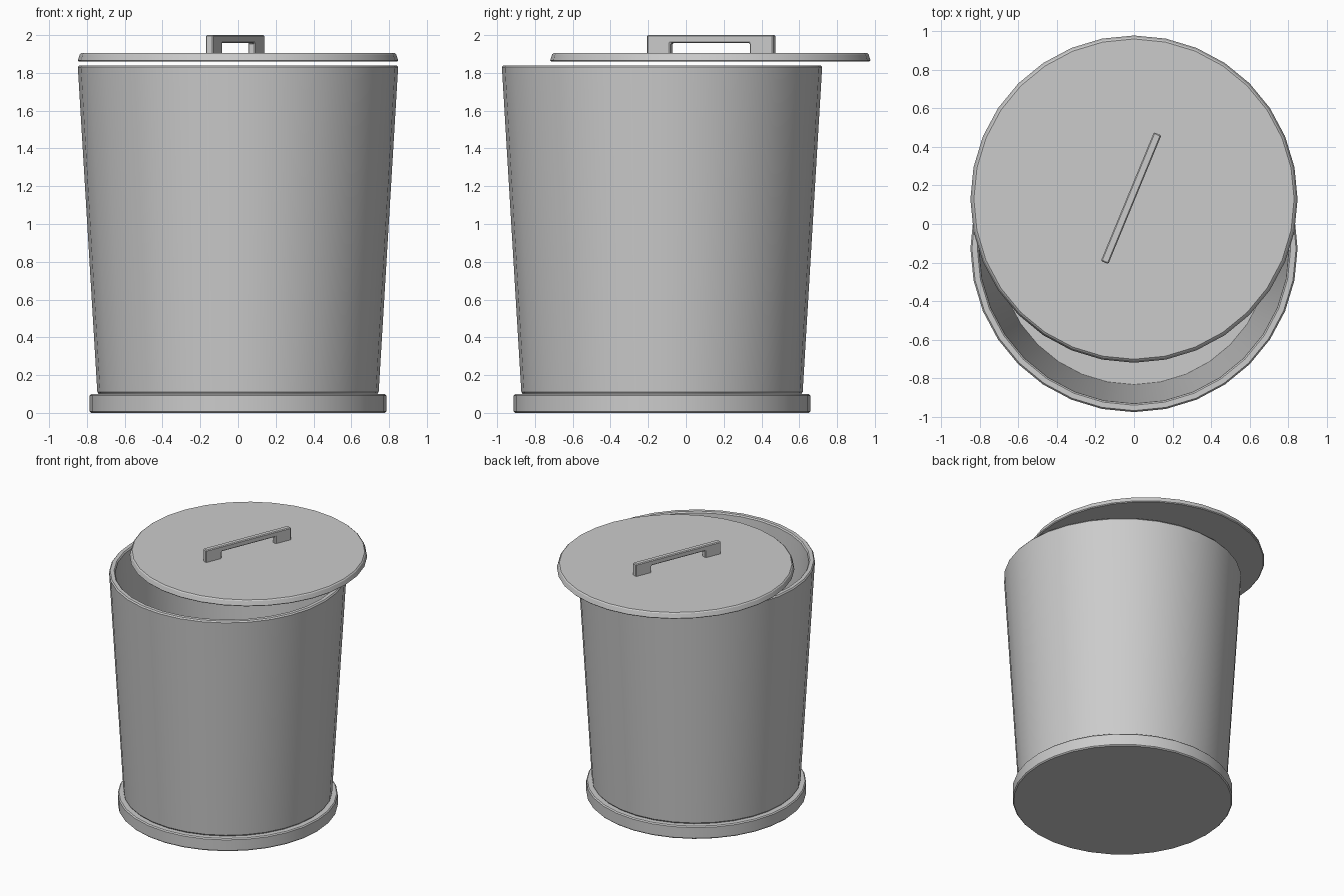
import bpy, bmesh, math
from mathutils import Matrix

if "Cube" in bpy.data.objects:
    bpy.data.objects.remove(bpy.data.objects["Cube"])

SIDES = 32


def finish(name, bm, location):
    bmesh.ops.recalc_face_normals(bm, faces=bm.faces)
    mesh = bpy.data.meshes.new(name)
    bm.to_mesh(mesh)
    bm.free()
    obj = bpy.data.objects.new(name, mesh)
    bpy.context.collection.objects.link(obj)
    obj.location = location
    bpy.ops.object.select_all(action='DESELECT')
    obj.select_set(True)
    bpy.context.view_layer.objects.active = obj
    bpy.ops.object.shade_smooth_by_angle(angle=math.radians(30))
    return obj


def lathe(name, profile, location):
    """Revolve (radius, z) points; both ends are capped with flat polygons."""
    bm = bmesh.new()
    rings = []
    for r, z in profile:
        rings.append([bm.verts.new((r * math.cos(a), r * math.sin(a), z))
                      for a in (2 * math.pi * i / SIDES for i in range(SIDES))])
    for lo, hi in zip(rings, rings[1:]):
        for i in range(SIDES):
            j = (i + 1) % SIDES
            bm.faces.new((lo[i], lo[j], hi[j], hi[i]))
    bm.faces.new(rings[0])
    bm.faces.new(rings[-1])
    return finish(name, bm, location)


bin_at = (0, -0.127, 0)
lid_at = (0, 0.129, 0)

# Foot disc
lathe("base_ring", [(0.777, 0), (0.785, 0.008), (0.785, 0.092),
                    (0.777, 0.1)], bin_at)

# Tapered hollow container with chamfered rim and inner floor
lathe("bin_body", [(0.737, 0.1), (0.745, 0.11), (0.848, 1.83), (0.84, 1.84),
                   (0.812, 1.84), (0.804, 1.83), (0.705, 0.12)], bin_at)

# Lid, pushed back off centre
lathe("lid", [(0.842, 1.86), (0.848, 1.866), (0.838, 1.898),
              (0.83, 1.905)], lid_at)

# Bracket handle: side profile extruded across its width
L, G, W = 0.361, 0.228, 0.042
outline = [(-L, 1.904), (-L, 2.0), (L, 2.0), (L, 1.904),
           (G, 1.904), (G, 1.958), (-G, 1.958), (-G, 1.904)]
bm = bmesh.new()
face = bm.faces.new([bm.verts.new((x, -W / 2, z)) for x, z in outline])
ext = bmesh.ops.extrude_face_region(bm, geom=[face])
bmesh.ops.translate(bm, vec=(0, W, 0),
                    verts=[v for v in ext["geom"] if isinstance(v, bmesh.types.BMVert)])
bmesh.ops.recalc_face_normals(bm, faces=bm.faces)
bmesh.ops.bevel(bm, geom=[e for e in bm.edges if max(v.co.z for v in e.verts) > 1.91],
                offset=0.006, segments=1, affect='EDGES')
bmesh.ops.rotate(bm, verts=bm.verts, matrix=Matrix.Rotation(math.radians(67.6), 3, 'Z'))
finish("lid_handle", bm, (-0.015, 0.134, 0))
